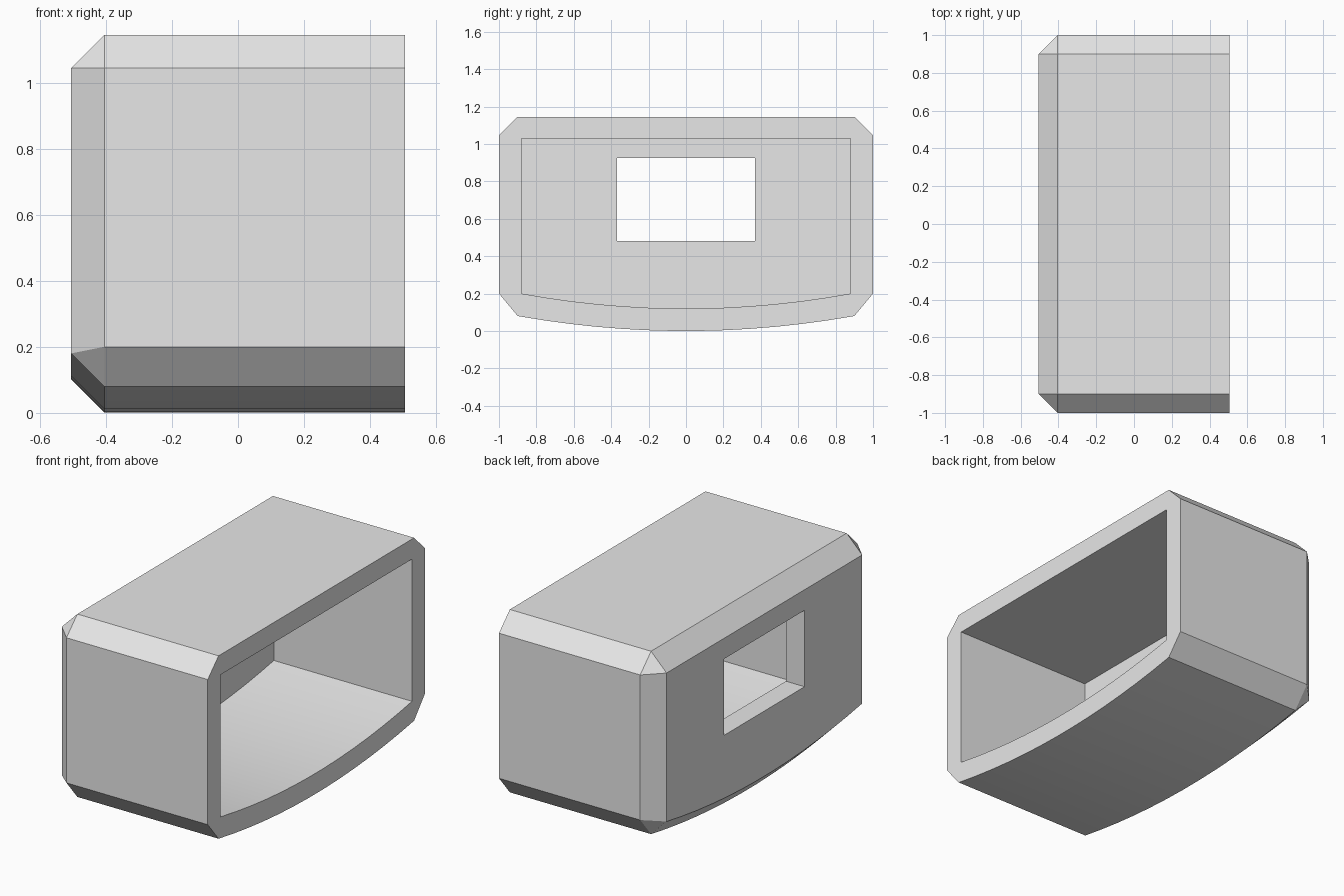
import bpy
import bmesh
import math

cube = bpy.data.objects.get("Cube")
if cube:
    bpy.data.objects.remove(cube, do_unlink=True)

grey = bpy.data.materials.new("light grey")
grey.use_nodes = True
colour = (0.8, 0.8, 0.8, 1)
grey.diffuse_color = colour
grey.node_tree.nodes["Principled BSDF"].inputs["Base Color"].default_value = colour

SEGMENTS = 13
SAG = 0.08
HALF_DEPTH = 0.505
bm = bmesh.new()


def section(x, wide, narrow, top, shoulder, corner, arc_end):
    """Closed ring: flat top, optional chamfered corners, bowed bottom."""
    pts = [(narrow, top), (-narrow, top), (-wide, shoulder), (-wide, corner)]
    for i in range(SEGMENTS + 1):
        t = 2 * i / SEGMENTS - 1
        pts.append((narrow * t, arc_end - SAG * (1 - t * t)))
    pts += [(wide, corner), (wide, shoulder)]
    return [bm.verts.new((x, y, z)) for y, z in pts]


def window(x):
    corners = [(0.37, 0.925), (-0.37, 0.925), (-0.37, 0.48), (0.37, 0.48)]
    return [bm.verts.new((x, y, z)) for y, z in corners]


def loft(a, b):
    for i in range(len(a)):
        j = (i + 1) % len(a)
        bm.faces.new((a[i], a[j], b[j], b[i]))


# Outer shell, rim and cavity as one continuous run of sections
outer_back = section(-HALF_DEPTH, 0.9, 0.9, 1.045, 1.045, 0.18, 0.18)
outer_mid = section(-0.405, 1, 0.9, 1.145, 1.045, 0.2, 0.08)
outer_rim = section(HALF_DEPTH, 1, 0.9, 1.145, 1.045, 0.2, 0.08)
inner_rim = section(HALF_DEPTH, 0.88, 0.88, 1.028, 1.028, 0.2, 0.2)
inner_back = section(-0.385, 0.88, 0.88, 1.028, 1.028, 0.2, 0.2)
rings = [outer_back, outer_mid, outer_rim, inner_rim, inner_back]
for a, b in zip(rings, rings[1:]):
    loft(a, b)

# Window tunnel through the back wall
loft(window(-HALF_DEPTH), window(-0.385))
bmesh.ops.remove_doubles(bm, verts=bm.verts[:], dist=0.0001)

# Wall faces around the window
for x in (-HALF_DEPTH, -0.385):
    border = [e for e in bm.edges if e.is_boundary
              and all(abs(v.co.x - x) < 0.001 for v in e.verts)]
    bmesh.ops.triangle_fill(bm, edges=border, use_beauty=True,
                            normal=(1 if x > -0.4 else -1, 0, 0))
bmesh.ops.recalc_face_normals(bm, faces=bm.faces[:])

mesh = bpy.data.meshes.new("housing")
bm.to_mesh(mesh)
bm.free()
mesh.materials.append(grey)
housing = bpy.data.objects.new("housing", mesh)
bpy.context.collection.objects.link(housing)

# Smooth bowed bottom, crisp chamfers
bpy.context.view_layer.objects.active = housing
housing.select_set(True)
bpy.ops.object.shade_smooth_by_angle(angle=math.radians(20))
